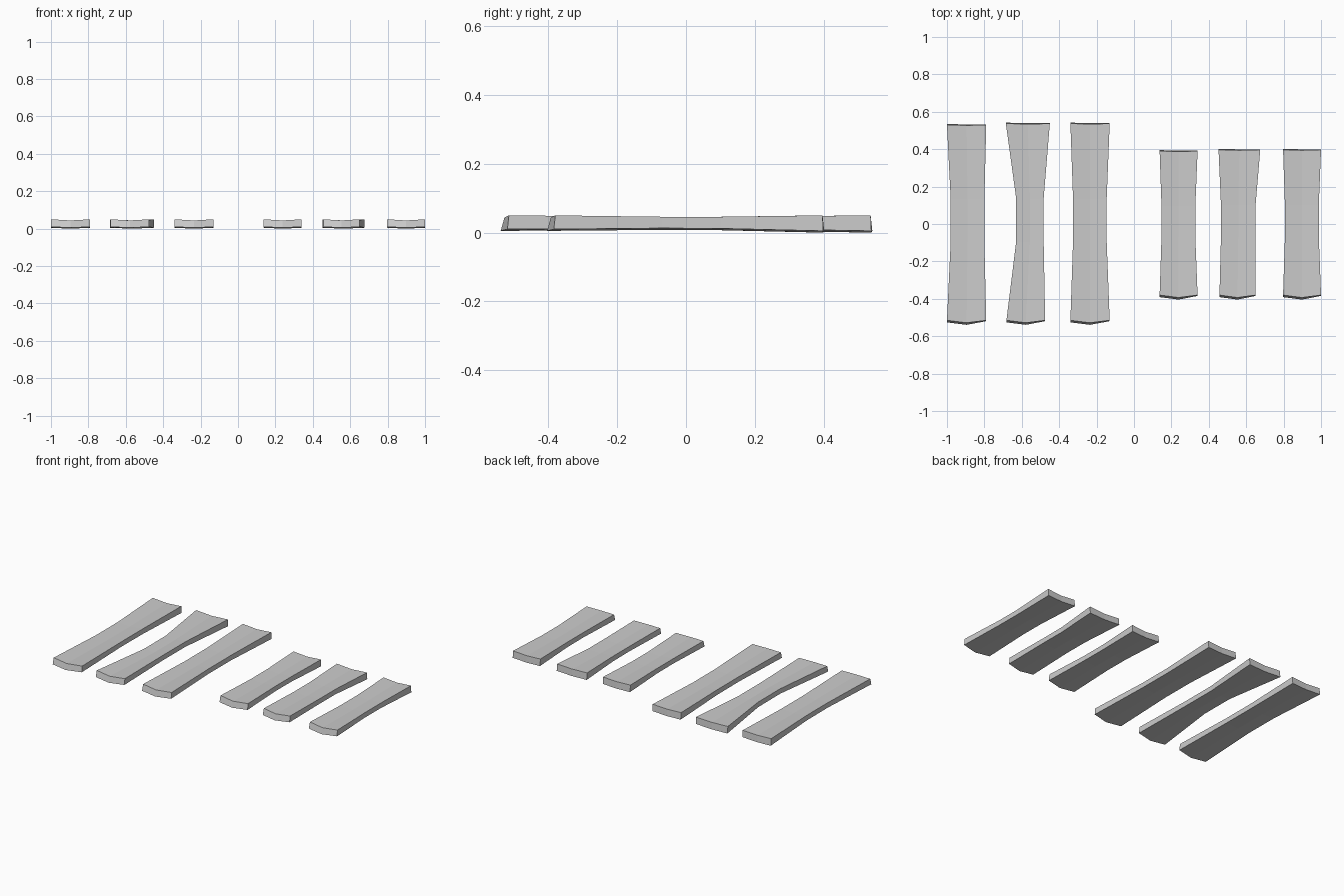
import bpy, bmesh

if "Cube" in bpy.data.objects:
    bpy.data.objects.remove(bpy.data.objects["Cube"])

# Each plank: front y, back y, then (left x, right x) at front, two waist rows, back
PLANKS = {
    "long_plank_left":    (-0.515, 0.53, [(-1.0, -0.79), (-0.98, -0.80), (-0.98, -0.80), (-1.0, -0.79)]),
    "long_plank_middle":  (-0.515, 0.537, [(-0.682, -0.475), (-0.63, -0.483), (-0.63, -0.483), (-0.685, -0.45)]),
    "long_plank_right":   (-0.515, 0.537, [(-0.34, -0.13), (-0.326, -0.146), (-0.326, -0.146), (-0.34, -0.13)]),
    "short_plank_left":   (-0.38, 0.39, [(0.137, 0.34), (0.147, 0.328), (0.147, 0.328), (0.137, 0.34)]),
    "short_plank_middle": (-0.38, 0.397, [(0.457, 0.65), (0.465, 0.65), (0.465, 0.65), (0.452, 0.675)]),
    "short_plank_right":  (-0.38, 0.397, [(0.797, 1.0), (0.807, 0.988), (0.807, 0.988), (0.797, 1.0)]),
}

# Along the length: position, top height, bottom height
STATIONS = [(0.0, 0.050, 0.010), (0.40, 0.046, 0.013), (0.62, 0.046, 0.012), (1.0, 0.050, 0.005)]


def plank(name, y0, y1, widths):
    bm = bmesh.new()
    rings = []
    for i, ((xl, xr), (t, top, bot)) in enumerate(zip(widths, STATIONS)):
        y = y0 + (y1 - y0) * t
        xm = (xl + xr) / 2
        front, back = i == 0, i == 3
        bow = -0.013 if front else (-0.003 if back else 0)
        lean = -0.011 if front else (0.005 if back else 0)
        pts = [(xl, y, top), (xm, y + bow, top - 0.006), (xr, y, top),
               (xr, y + lean * 0.4, bot), (xm, y + bow + lean, bot - 0.005), (xl, y + lean, bot)]
        rings.append([bm.verts.new(p) for p in pts])
    # Skin between cross-sections
    for a, b in zip(rings, rings[1:]):
        for k in range(6):
            n = (k + 1) % 6
            bm.faces.new((a[k], a[n], b[n], b[k]))
    # End caps, split down the centre
    for r in (rings[0], rings[-1]):
        bm.faces.new((r[0], r[1], r[4], r[5]))
        bm.faces.new((r[1], r[2], r[3], r[4]))
    bmesh.ops.recalc_face_normals(bm, faces=bm.faces)
    me = bpy.data.meshes.new(name)
    bm.to_mesh(me)
    bm.free()
    ob = bpy.data.objects.new(name, me)
    bpy.context.collection.objects.link(ob)


for name, (y0, y1, widths) in PLANKS.items():
    plank(name, y0, y1, widths)
